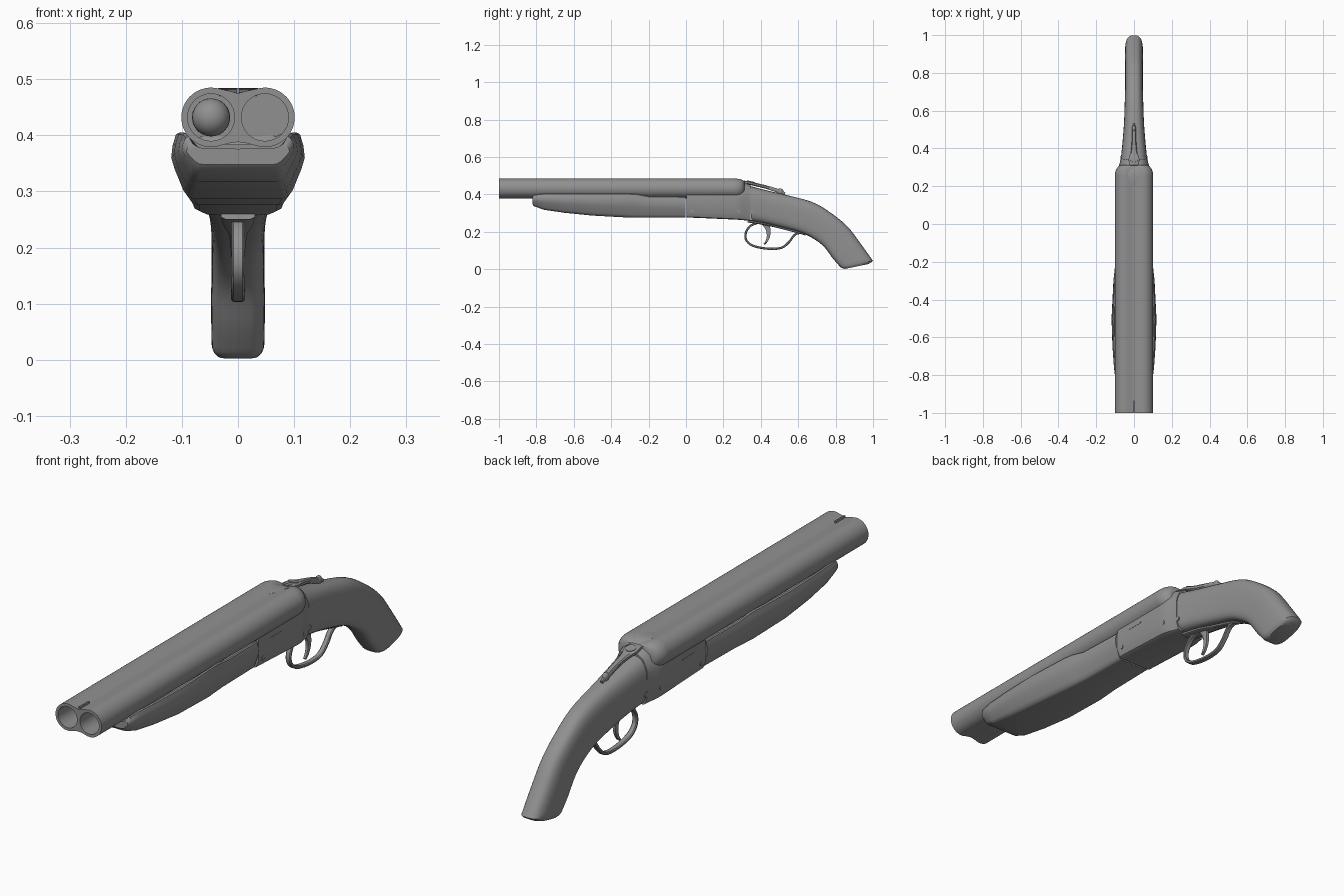
import bpy, bmesh, math
from mathutils import Vector

if "Cube" in bpy.data.objects:
    bpy.data.objects.remove(bpy.data.objects["Cube"])


def finish(ob, angle=35):
    bpy.ops.object.select_all(action='DESELECT')
    ob.select_set(True)
    bpy.context.view_layer.objects.active = ob
    bpy.ops.object.shade_smooth_by_angle(angle=math.radians(angle))
    return ob


def loft(name, rings, angle=35):
    bm = bmesh.new()
    vs = [[bm.verts.new(p) for p in r] for r in rings]
    n = len(rings[0])
    for a, b in zip(vs, vs[1:]):
        for i in range(n):
            bm.faces.new((a[i], a[(i + 1) % n], b[(i + 1) % n], b[i]))
    bm.faces.new(vs[0])
    bm.faces.new(vs[-1])
    bmesh.ops.recalc_face_normals(bm, faces=bm.faces)
    me = bpy.data.meshes.new(name)
    bm.to_mesh(me)
    bm.free()
    ob = bpy.data.objects.new(name, me)
    bpy.context.collection.objects.link(ob)
    return finish(ob, angle)


def spline(pts, steps=4):
    # Catmull-Rom through tuples of any length
    out = []
    for i in range(len(pts) - 1):
        p = [pts[max(0, min(len(pts) - 1, i + k))] for k in (-1, 0, 1, 2)]
        for s in range(steps):
            t = s / steps
            out.append(tuple(.5 * (2 * b + (c - a) * t + (2 * a - 5 * b + 4 * c - d) * t * t
                                   + (3 * b - a - 3 * c + d) * t ** 3) for a, b, c, d in zip(*p)))
    return out + [pts[-1]]


def mirrored(y, half):
    # closed ring at y from a half profile that runs from centre line to centre line
    return [(x, y, z) for x, z in half] + [(-x, y, z) for x, z in half[-2:0:-1]]


def pin(name, y, z, r, half):
    bpy.ops.mesh.primitive_cylinder_add(vertices=16, radius=r, depth=2 * half,
                                        location=(0, y, z), rotation=(0, math.pi / 2, 0))
    ob = bpy.context.object
    ob.name = name
    return finish(ob)


def box(name, loc, size):
    bpy.ops.mesh.primitive_cube_add(size=1, location=loc)
    ob = bpy.context.object
    ob.name = name
    ob.scale = size
    return ob


def ribbon(name, pts, steps=5):
    # strip swept in the yz plane; points are (y, z, half width, half thickness)
    p = spline(pts, steps)
    rings = []
    for i, (y, z, w, t) in enumerate(p):
        a, b = p[max(0, i - 1)], p[min(len(p) - 1, i + 1)]
        d = Vector((b[0] - a[0], b[1] - a[1])).normalized()
        n = Vector((-d.y, d.x))
        shape = ((w, -.5), (w, .5), (.7 * w, 1), (-.7 * w, 1), (-w, .5), (-w, -.5), (-.7 * w, -1), (.7 * w, -1))
        rings.append([(x, y + n.x * t * k, z + n.y * t * k) for x, k in shape])
    return loft(name, rings)


# Barrel pair: two-lobed outline with open bores
CX, CZ, R = .048, .432, .053
arc = [math.radians(-100 + 200 * i / 28) for i in range(29)]
lobes = ([(0, .388), (.015, .386)] + [(CX + R * math.cos(a), CZ + R * math.sin(a)) for a in arc]
         + [(.015, .479), (0, .475)])
outline = [(x, z) for x, _, z in mirrored(0, lobes)]
cu = bpy.data.curves.new("barrels", 'CURVE')
cu.dimensions = '2D'
cu.fill_mode = 'BOTH'
cu.extrude = .63
bores = [[(s * CX + .042 * math.cos(k * math.pi / 16), CZ + .042 * math.sin(k * math.pi / 16))
          for k in range(32)] for s in (-1, 1)]
for loop in [outline] + bores:
    sp = cu.splines.new('POLY')
    sp.points.add(len(loop) - 1)
    for q, (x, z) in zip(sp.points, loop):
        q.co = (x, z, 0, 1)
    sp.use_cyclic_u = True
barrels = bpy.data.objects.new("barrels", cu)
bpy.context.collection.objects.link(barrels)
barrels.rotation_euler = (math.pi / 2, 0, 0)
barrels.location.y = -.37
bpy.context.view_layer.objects.active = barrels
barrels.select_set(True)
bpy.ops.object.convert(target='MESH')
finish(bpy.context.object)

# Rounded breech behind the barrels
loft("breech", [[(x * s, y, CZ + (z - CZ) * (s + .08 * (1 - s))) for x, z in outline]
                for y, s in ((.26, 1), (.275, .985), (.29, .93), (.303, .84), (.312, .7))], 50)

# Sight blade at the muzzle and the flared rib wedge at the breech
box("sight_blade", (0, -.965, .476), (.006, .06, .016))
loft("rib_wedge", [[(-w, y, .47), (w, y, .47), (w, y, z), (-w, y, z)]
                   for y, w, z in ((.2, .003, .476), (.265, .036, .4845), (.285, .03, .478), (.305, .024, .466))])

# Chambered shell in one bore
bpy.ops.mesh.primitive_uv_sphere_add(segments=24, ring_count=12, radius=.034, location=(-CX, .25, CZ))
bpy.context.object.name = "shell_base"
finish(bpy.context.object)

# Forend
rows = [(-.822, .348, .385, .092), (-.812, .337, .398, .1), (-.76, .318, .404, .106),
        (-.65, .302, .405, .114), (-.5, .287, .405, .119), (-.3, .276, .405, .109),
        (-.265, .276, .403, .105), (-.2, .276, .39, .098), (-.003, .276, .388, .093)]
rings = []
for y, zb, zt, w in rows:
    h = zt - zb
    rings.append(mirrored(y, [(0, zb), (.66 * w, zb), (.75 * w, zb + .03 * h), (.82 * w, zb + .13 * h),
                              (.95 * w, zb + .45 * h), (w, zb + .62 * h), (.98 * w, zb + .8 * h),
                              (.93 * w, zb + .97 * h), (.88 * w, zt),
                              (.76 * w, min(.378, zt)), (0, min(.376, zt))]))
loft("forend", rings, 40)

# Receiver
rings = []
for y, zb, w, zs, zt in ((.003, .277, .089, .396, .384), (.1, .273, .089, .396, .384),
                         (.255, .266, .089, .396, .384), (.275, .265, .088, .4, .44),
                         (.3, .263, .083, .405, .462), (.32, .261, .076, .405, .46), (.345, .259, .071, .4, .45)):
    rings.append(mirrored(y, [(0, zb), (.78 * w, zb), (.87 * w, zb + .004), (w, zb + .032), (w, zs - .02),
                              (.98 * w, zs), (.75 * w, max(.384, zs + .7 * (zt - zs))), (.45 * w, zt), (0, zt)]))
loft("receiver", rings, 40)

# Pistol grip: (top y, top z, bottom y, bottom z, half width)
path = spline([(.335, .447, .35, .257, .07), (.44, .42, .42, .245, .061), (.55, .394, .52, .222, .053),
               (.67, .361, .62, .194, .049), (.755, .315, .69, .158, .047), (.86, .232, .74, .118, .047),
               (.935, .135, .785, .058, .048), (.999, .046, .824, .013, .047)])
path += [(.992, .038, .833, .006, .044), (.975, .028, .85, .002, .039)]
rings = []
for ty, tz, by, bz, w in path:
    c, v = Vector((0, (ty + by) / 2, (tz + bz) / 2)), Vector((0, (ty - by) / 2, (tz - bz) / 2))
    ring = []
    for k in range(32):
        a = k * math.pi / 16
        power = .72 if k <= 16 else .5
        co, si = [math.copysign(abs(f(a)) ** power, f(a)) for f in (math.cos, math.sin)]
        ring.append(c + v * si + Vector((w * co, 0, 0)))
    rings.append(ring)
loft("grip", rings, 40)

# Trigger plate, guard and trigger
ribbon("trigger_plate", [(.33, .258, .03, .008), (.42, .244, .026, .008), (.5, .225, .016, .007), (.64, .188, .012, .006)])
ribbon("trigger_guard", [(.39, .252, .011, .007), (.345, .232, .011, .006), (.32, .195, .011, .006),
                         (.323, .155, .011, .006), (.36, .125, .012, .006), (.44, .11, .012, .006),
                         (.51, .115, .011, .006), (.55, .145, .011, .006), (.58, .183, .011, .006),
                         (.61, .194, .011, .006), (.64, .186, .01, .006)])
ribbon("trigger", [(.425, .25, .008, .022), (.438, .215, .008, .013), (.441, .18, .008, .009),
                   (.431, .15, .007, .006), (.418, .134, .006, .004)])

# Top lever with pivot and thumb piece
ribbon("top_lever", [(.31, .466, .024, .008), (.345, .46, .028, .009), (.38, .451, .018, .009),
                     (.43, .439, .012, .009), (.49, .42, .01, .01), (.53, .405, .005, .006)])
bpy.ops.mesh.primitive_cylinder_add(vertices=20, radius=.02, depth=.02, location=(0, .345, .461),
                                    rotation=(-.22, 0, 0))
bpy.context.object.name = "lever_pivot"
finish(bpy.context.object)
bpy.ops.mesh.primitive_uv_sphere_add(segments=16, ring_count=10, radius=.018, location=(0, .503, .415))
bpy.context.object.name = "lever_thumb_piece"
bpy.context.object.scale.x = .65
finish(bpy.context.object)

# Receiver pins and side slots
for i, (y, z, half) in enumerate(((.03, .31, .0905), (.28, .31, .0885), (.35, .303, .0715))):
    pin(f"receiver_pin_{i + 1}", y, z, .009, half)
box("side_slot_bar", (0, .11, .37), (.18, .075, .006))

# Dark grey finish on every part
dark = bpy.data.materials.new("dark_grey")
dark.diffuse_color = (.28, .28, .28, 1)
dark.use_nodes = True
dark.node_tree.nodes["Principled BSDF"].inputs["Base Color"].default_value = dark.diffuse_color
for ob in bpy.context.scene.objects:
    ob.data.materials.clear()
    ob.data.materials.append(dark)
